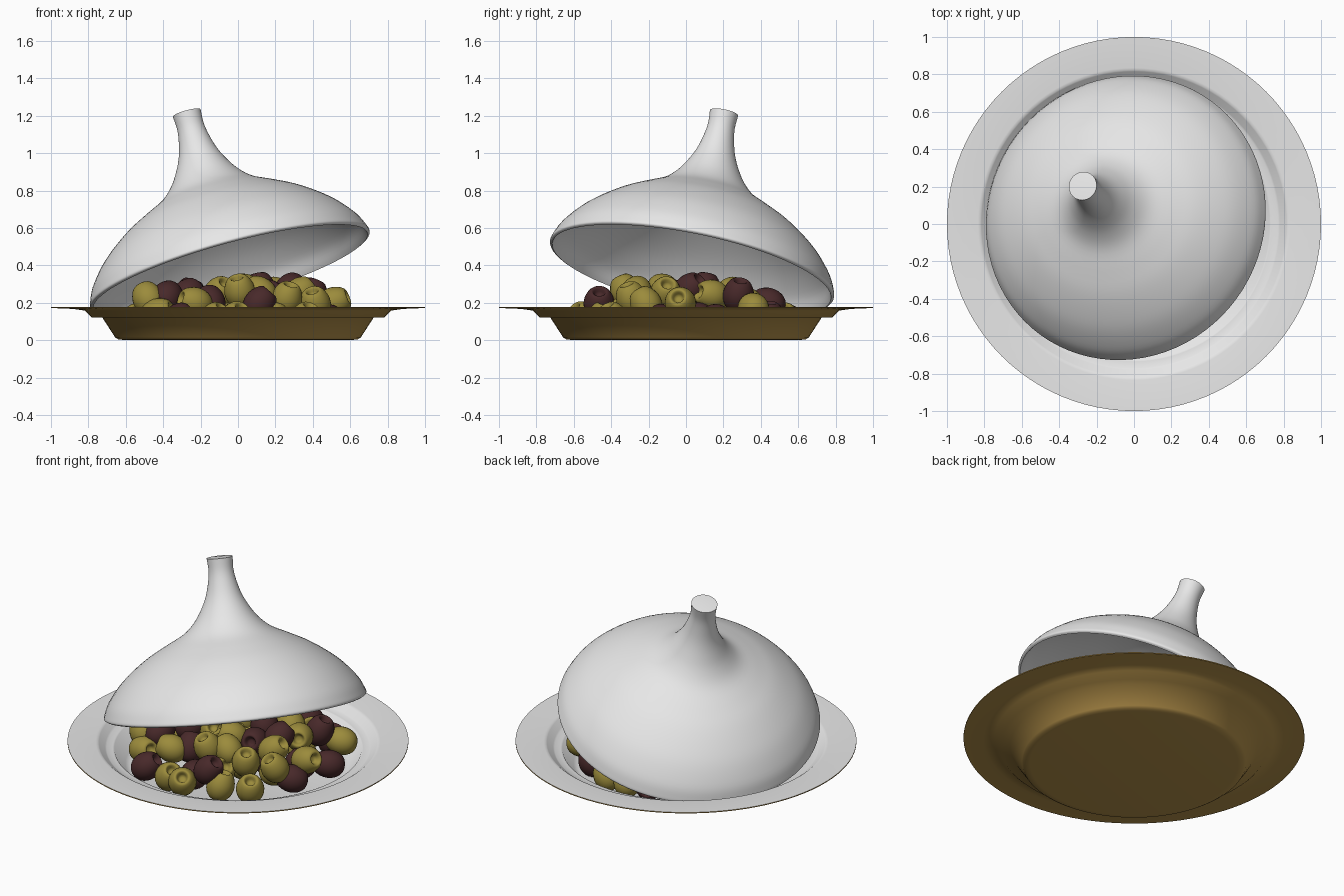
import bpy, bmesh, math, random
from mathutils import Vector

random.seed(4)
cube = bpy.data.objects.get("Cube")
if cube:
    bpy.data.objects.remove(cube)


def material(name, rgb):
    m = bpy.data.materials.new(name)
    m.use_nodes = True
    m.diffuse_color = (*rgb, 1)
    m.node_tree.nodes["Principled BSDF"].inputs["Base Color"].default_value = (*rgb, 1)
    return m


white = material("white_glaze", (0.8, 0.8, 0.8))
brown = material("brown_clay", (0.47, 0.29, 0.07))
green = material("olive_green", (0.33, 0.26, 0.045))
dark = material("dark_purple", (0.065, 0.022, 0.023))


def rounded(pts, steps=4):
    """Smooth curve through the profile points."""
    p = [Vector(q) for q in pts]
    p = [p[0]] + p + [p[-1]]
    out = []
    for a, b, c, d in zip(p, p[1:], p[2:], p[3:]):
        for i in range(steps):
            t = i / steps
            out.append(0.5 * (2 * b + (c - a) * t + (2 * a - 5 * b + 4 * c - d) * t**2
                              + (3 * b - a - 3 * c + d) * t**3))
    return out + [p[-1]]


def lathe(name, profile, segments, mats, angle=35):
    """Spin a (radius, height) profile round the z axis."""
    bm = bmesh.new()
    verts = [bm.verts.new((max(r, 0), 0, z)) for r, z in profile]
    edges = [bm.edges.new(pair) for pair in zip(verts, verts[1:])]
    bmesh.ops.spin(bm, geom=verts + edges, axis=(0, 0, 1), cent=(0, 0, 0),
                   angle=math.tau, steps=segments)
    bmesh.ops.remove_doubles(bm, verts=bm.verts, dist=0.0005)
    bmesh.ops.recalc_face_normals(bm, faces=bm.faces)
    mesh = bpy.data.meshes.new(name)
    # the second colour, if any, goes on the underside
    for f in bm.faces:
        f.normal_update()
        f.material_index = int(len(mats) > 1 and f.normal.z < 0.001)
    bm.to_mesh(mesh)
    bm.free()
    for m in mats:
        mesh.materials.append(m)
    obj = bpy.data.objects.new(name, mesh)
    bpy.context.collection.objects.link(obj)
    bpy.ops.object.select_all(action="DESELECT")
    obj.select_set(True)
    bpy.context.view_layer.objects.active = obj
    bpy.ops.object.shade_smooth_by_angle(angle=math.radians(angle))
    return obj


# Plate: glazed inside, bare clay below
lathe("plate", [(0, 0.02), (0.63, 0.02), (0.66, 0.03), (0.725, 0.128), (0.735, 0.13),
                (0.77, 0.131), (0.78, 0.138), (0.815, 0.166), (0.822, 0.171), (0.835, 0.173),
                (1, 0.178), (1, 0.172), (0.88, 0.167), (0.82, 0.158), (0.78, 0.12),
                (0.725, 0.12), (0.657, 0.015), (0.64, 0.004), (0.61, 0.001), (0, 0)],
      96, [white, brown], 80)

# Lid: flared dome with a neck, hollow, tipped open
outer = [(0.76, 0), (0.774, 0.01), (0.768, 0.035), (0.737, 0.1), (0.665, 0.19),
         (0.585, 0.262), (0.48, 0.337), (0.37, 0.397), (0.26, 0.455), (0.19, 0.52),
         (0.14, 0.595), (0.105, 0.67), (0.083, 0.75), (0.073, 0.82), (0.077, 0.893)]
inner = [(0, 0.465), (0.15, 0.45), (0.25, 0.42), (0.36, 0.37), (0.47, 0.305),
         (0.57, 0.235), (0.65, 0.165), (0.72, 0.085), (0.75, 0.02), (0.76, 0)]
lid = lathe("lid", rounded(inner) + rounded(outer) + [(0, 0.898)], 80, [white])
lid.rotation_mode = "QUATERNION"
lid.rotation_quaternion = Vector((0, 0, 1)).rotation_difference(Vector((-0.262, 0.194, 0.945)))
lid.location = (-0.04, 0.03, 0.37)

# Pitted olives, one of each colour, then copied into a heap
pit = [(0, 0.05), (0.02, 0.053), (0.03, 0.075), (0.042, 0.086), (0.062, 0.068), (0.079, 0.03),
       (0.083, -0.01), (0.072, -0.05), (0.05, -0.078), (0.025, -0.09), (0, -0.093)]
green_olive = lathe("green_olive", rounded(pit, 2), 24, [green], 60)
dark_olive = lathe("dark_olive", rounded(pit, 2), 24, [dark], 60)
placed = []


def add_olive(base, spot):
    olive = base.copy()
    olive.name = f"{base.name}_{len(placed)}"
    olive.location = spot
    olive.rotation_euler = (random.uniform(0.2, 1.5), 0, random.uniform(0, math.tau))
    bpy.context.collection.objects.link(olive)
    placed.append(Vector(spot))


# Olives showing in the open front of the heap
for spot in [(.36, -.39, .11), (-.13, -.52, .11), (.19, -.45, .11), (.49, .36, .17),
             (.51, -.03, .2), (.33, -.11, .25), (.26, -.29, .22), (.01, -.32, .26),
             (-.23, -.35, .2), (-.43, -.35, .14), (-.48, -.28, .22), (.04, -.12, .27),
             (.34, .14, .24), (.21, .24, .25), (.11, -.33, .14), (-.1, -.1, .25)]:
    add_olive(green_olive, spot)
for spot in [(.54, .16, .11), (-.32, -.48, .11), (-.01, -.43, .12), (.48, -.13, .11),
             (.28, .02, .27), (-.38, -.26, .23), (.39, .28, .24), (.16, -.06, .24),
             (.12, .1, .27), (-.15, -.27, .2), (-.27, -.1, .24)]:
    add_olive(dark_olive, spot)

# Rings of olives fill the rest of the heap: height, ring radius, count
for height, radius, count in [(0.108, 0.55, 20), (0.108, 0.39, 13), (0.108, 0.21, 7),
                              (0.19, 0.46, 15), (0.19, 0.29, 10), (0.19, 0.1, 3),
                              (0.25, 0.31, 8)]:
    for i in range(count):
        a = math.tau * (i + random.uniform(-0.15, 0.15)) / count + radius * 9
        r = radius + random.uniform(-0.025, 0.025)
        spot = Vector((r * math.cos(a), r * math.sin(a), height + random.uniform(-0.01, 0.01)))
        if all((spot - p).length > 0.115 for p in placed):
            add_olive(random.choice((green_olive, dark_olive)), spot)
for base in (green_olive, dark_olive):
    bpy.data.objects.remove(base)
